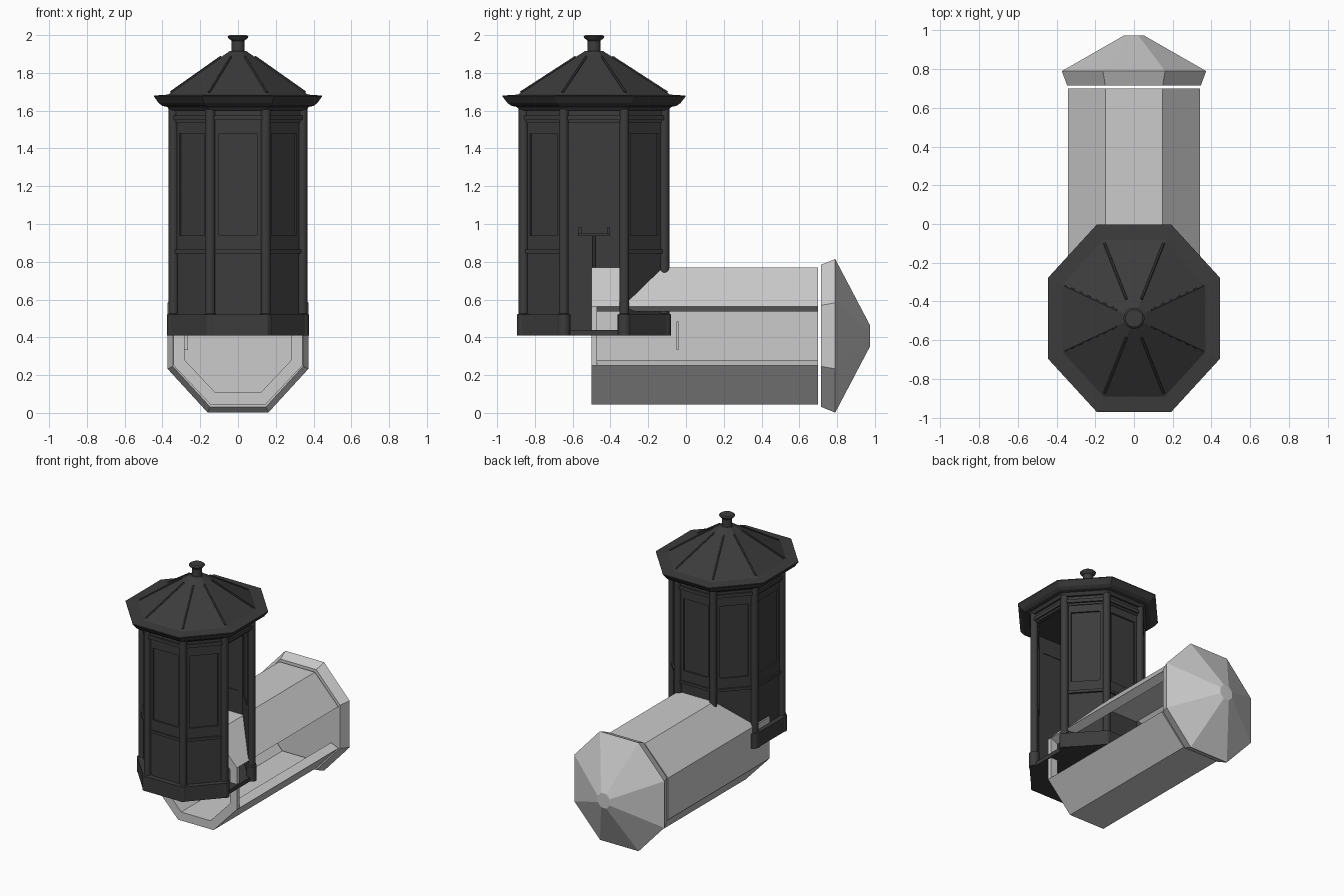
import bpy, bmesh, math
from mathutils import Vector, Matrix

if "Cube" in bpy.data.objects:
    bpy.data.objects.remove(bpy.data.objects["Cube"])


def material(name, level):
    m = bpy.data.materials.new(name)
    m.use_nodes = True
    m.diffuse_color = (level, level, level, 1)
    m.node_tree.nodes["Principled BSDF"].inputs["Base Color"].default_value = m.diffuse_color
    return m


DARK = material("dark iron", 0.045)
PALE = material("pale grey", 0.6)

K = 0.43        # half flat length of the octagon relative to its half width
ASPECT = 1.09   # the booth is slightly deeper than wide
CORNERS = [(1, -K), (1, K), (K, 1), (-K, 1), (-1, K), (-1, -K), (-K, -1), (K, -1)]
CIRCLE = [(math.cos(a * math.tau / 16), math.sin(a * math.tau / 16)) for a in range(16)]
BOOTH = Matrix.Translation((0, -0.487, 0))
LYING = Matrix.Translation((0, 0, 0.408)) @ Matrix.Rotation(-math.pi / 2, 4, 'X')
DOOR = 0        # the edge facing +x stays open


def corner(i, r, z, aspect=ASPECT):
    x, y = CORNERS[i % 8]
    return Vector((x * r, y * r * aspect, z))


def finish(bm, name, mat, matrix, smooth=False, inward=False):
    bmesh.ops.recalc_face_normals(bm, faces=bm.faces)
    if inward:
        bmesh.ops.reverse_faces(bm, faces=bm.faces)
    mesh = bpy.data.meshes.new(name)
    bm.to_mesh(mesh)
    bm.free()
    mesh.materials.append(mat)
    ob = bpy.data.objects.new(name, mesh)
    bpy.context.collection.objects.link(ob)
    ob.matrix_world = matrix
    if smooth:
        bpy.ops.object.select_all(action='DESELECT')
        ob.select_set(True)
        bpy.context.view_layer.objects.active = ob
        bpy.ops.object.shade_smooth_by_angle(angle=math.radians(35))


def loft(bm, profile, outline=CORNERS, aspect=ASPECT, at=(0, 0)):
    """Closed solid through scaled copies of an outline; profile is (radius, height)."""
    rings = [[bm.verts.new((at[0] + x * r, at[1] + y * r * aspect, z)) for x, y in outline]
             for r, z in profile]
    n = len(outline)
    for a, b in zip(rings, rings[1:]):
        for j in range(n):
            bm.faces.new((a[j], a[(j + 1) % n], b[(j + 1) % n], b[j]))
    bm.faces.new(rings[0][::-1])
    bm.faces.new(rings[-1])


def hexa(bm, low, high):
    a = [bm.verts.new(p) for p in low]
    b = [bm.verts.new(p) for p in high]
    bm.faces.new(a[::-1])
    bm.faces.new(b)
    for j in range(4):
        bm.faces.new((a[j], a[(j + 1) % 4], b[(j + 1) % 4], b[j]))


def segment(bm, i, r0, r1, z0, z1, aspect=ASPECT):
    """Mitred wall slab along one octagon edge."""
    hexa(bm, *[[corner(i, r0, z, aspect), corner(i, r1, z, aspect),
                corner(i + 1, r1, z, aspect), corner(i + 1, r0, z, aspect)] for z in (z0, z1)])


def slab(bm, i, r, u0, u1, z0, z1, d0, d1):
    """Box on a wall: u runs along the edge from its middle, d is depth outward."""
    a, b = corner(i, r, 0), corner(i + 1, r, 0)
    mid, along = (a + b) / 2, (b - a).normalized()
    out = Vector((along.y, -along.x, 0))
    hexa(bm, *[[mid + along * u + out * d + Vector((0, 0, z))
                for u, d in ((u0, d0), (u0, d1), (u1, d1), (u1, d0))] for z in (z0, z1)])


def rod(bm, a, b, r, sides=6):
    a, b = Vector(a), Vector(b)
    turn = Vector((0, 0, 1)).rotation_difference(b - a).to_matrix().to_4x4()
    bmesh.ops.create_cone(bm, cap_ends=True, segments=sides, radius1=r, radius2=r,
                          depth=(b - a).length,
                          matrix=Matrix.Translation((a + b) / 2) @ turn)


def box(bm, centre, size):
    bmesh.ops.create_cube(bm, size=1, matrix=Matrix.Translation(centre) @ Matrix.Diagonal((*size, 1)))


# Floor and skirt
bm = bmesh.new()
loft(bm, [(0.35, 0.41), (0.35, 0.44)])
finish(bm, "floor", DARK, BOOTH)
bm = bmesh.new()
for i in range(8):
    if i != DOOR:
        segment(bm, i, 0.32, 0.372, 0.41, 0.52)
finish(bm, "base_skirt", DARK, BOOTH)

# Corner columns with plinths
bm = bmesh.new()
for i in range(8):
    p = corner(i, 0.342, 0)
    loft(bm, [(0.035, 0.41), (0.035, 0.52), (0.026, 0.525), (0.026, 1.61)], CIRCLE, 1, p.xy)
finish(bm, "corner_columns", DARK, BOOTH, smooth=True)

# Walls: lower panel, framed window and mouldings on each closed side
wall, panes, trim = bmesh.new(), bmesh.new(), bmesh.new()
R = 0.337
for i in range(8):
    half = (corner(i + 1, R, 0) - corner(i, R, 0)).length / 2
    win = half - 0.043
    slab(trim, i, R, -half, half, 1.535, 1.61, -0.02, 0.01)
    slab(trim, i, R, -half, half, 1.55, 1.575, 0.01, 0.022)
    if i == DOOR:
        continue
    slab(wall, i, R, -half, half, 0.43, 0.86, -0.02, 0.0)
    for s in (-1, 1):
        slab(wall, i, R, *sorted((s * win, s * half)), 0.86, 1.54, -0.02, 0.004)
    slab(wall, i, R, -win, win, 0.86, 0.94, -0.02, 0.004)
    slab(wall, i, R, -win, win, 1.48, 1.54, -0.02, 0.004)
    slab(panes, i, R, -win, win, 0.94, 1.48, -0.015, -0.008)
    slab(trim, i, R, -half, half, 0.845, 0.865, 0.0, 0.015)
finish(wall, "wall_panels", DARK, BOOTH)
finish(panes, "window_panes", DARK, BOOTH)
finish(trim, "mouldings", DARK, BOOTH)

# Roof with eaves, ridge ribs and finial
bm = bmesh.new()
loft(bm, [(0.36, 1.6), (0.375, 1.62), (0.4, 1.625), (0.42, 1.64), (0.445, 1.675),
          (0.445, 1.68), (0.37, 1.685), (0.045, 1.915)])
finish(bm, "roof", DARK, BOOTH)
bm = bmesh.new()
for i in range(8):
    rod(bm, corner(i, 0.09, 1.884), corner(i, 0.355, 1.697), 0.007)
finish(bm, "roof_ribs", DARK, BOOTH)
bm = bmesh.new()
loft(bm, [(0.036, 1.9), (0.034, 1.97), (0.052, 1.985), (0.055, 1.992), (0.045, 2.0)], CIRCLE, 1)
finish(bm, "finial", DARK, BOOTH, smooth=True)

# Shelf on a post against the wall opposite the doorway
bm = bmesh.new()
rod(bm, (-0.29, 0, 0.44), (-0.29, 0, 0.94), 0.009)
box(bm, (-0.29, 0, 0.943), (0.06, 0.17, 0.014))
for s in (-1, 1):
    box(bm, (-0.29, s * 0.075, 0.965), (0.03, 0.015, 0.04))
finish(bm, "inner_shelf", DARK, BOOTH)

# Lying shell: inward-facing mitred walls, one side open except for its sill
bm = bmesh.new()
for i in range(8):
    segment(bm, i, 0.282, 0.342, -0.5, -0.47 if i == DOOR else 0.7, 1.06)
finish(bm, "lying_shell", PALE, LYING, inward=True)
bm = bmesh.new()
box(bm, (-0.295, 0, -0.045), (0.06, 0.15, 0.012))
finish(bm, "shell_shelf", PALE, LYING)

# Pointed cap behind the shell
bm = bmesh.new()
loft(bm, [(0.345, 0.715), (0.373, 0.79), (0.05, 0.975)])
finish(bm, "lying_cap", PALE, LYING)
